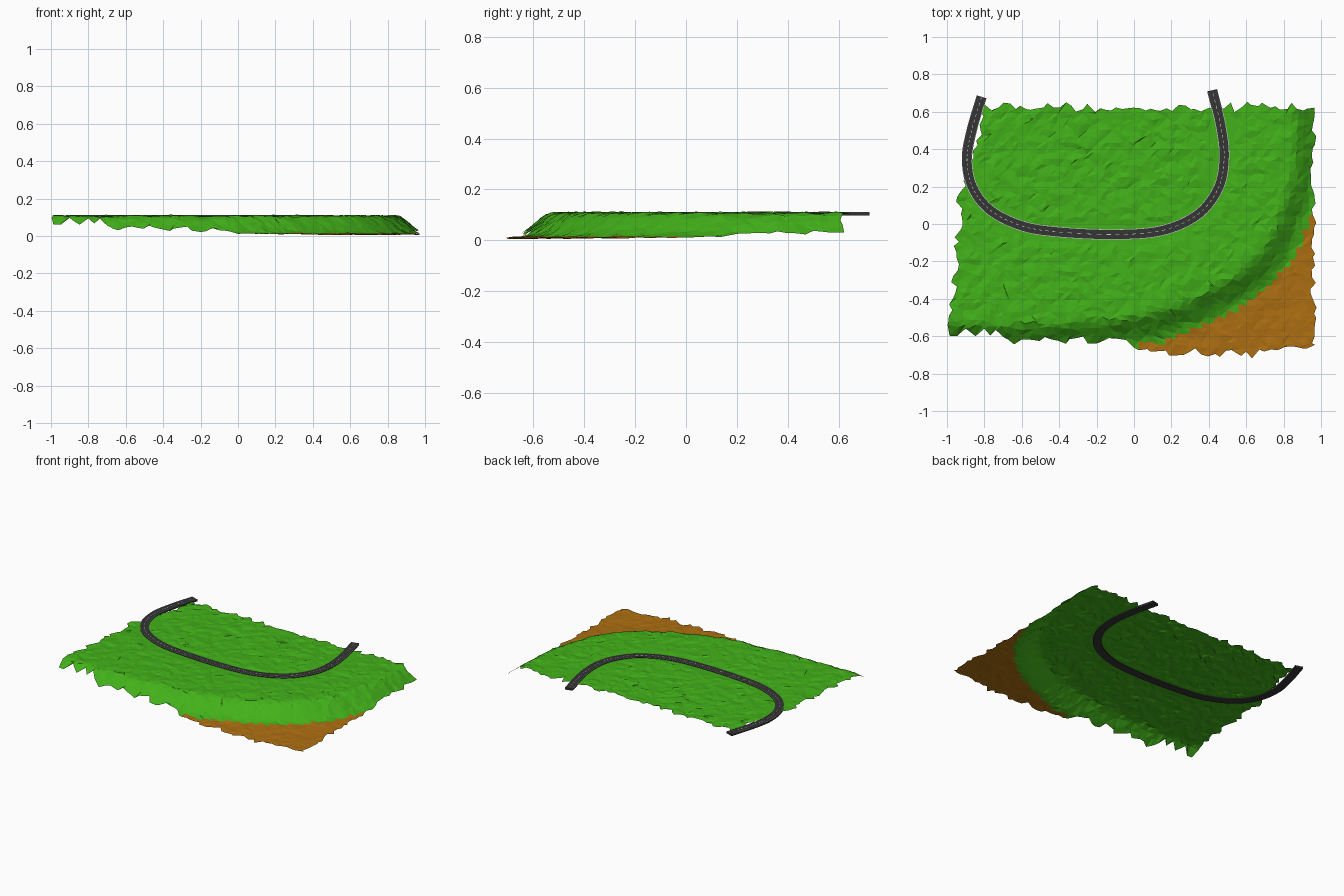
import bpy, bmesh, random
from mathutils import Vector, noise

if "Cube" in bpy.data.objects:
    bpy.data.objects.remove(bpy.data.objects["Cube"])

random.seed(4)


def material(name, rgb):
    m = bpy.data.materials.new(name)
    m.diffuse_color = (*rgb, 1)
    m.use_nodes = True
    m.node_tree.nodes["Principled BSDF"].inputs["Base Color"].default_value = m.diffuse_color
    return m


def finish(bm, name, mat):
    me = bpy.data.meshes.new(name)
    bm.to_mesh(me)
    bm.free()
    me.materials.append(mat)
    ob = bpy.data.objects.new(name, me)
    bpy.context.collection.objects.link(ob)
    return ob


def lookup(table, t):
    # piecewise linear profile
    for (a, va), (b, vb) in zip(table, table[1:]):
        if t <= b:
            return va + (vb - va) * max(0, (t - a) / (b - a))
    return table[-1][1]


def smooth_path(pts, n):
    # Catmull-Rom path through the points
    p = [Vector(q) for q in pts]
    p = [2 * p[0] - p[1]] + p + [2 * p[-1] - p[-2]]
    out = []
    for a, b, c, d in zip(p, p[1:], p[2:], p[3:]):
        for k in range(n):
            t = k / n
            out.append(0.5 * (2 * b + (c - a) * t + (2 * a - 5 * b + 4 * c - d) * t * t
                              + (3 * b - a - 3 * c + d) * t ** 3))
    return out + [p[-2]]


def signed_distance(path, q):
    # positive on the right-hand side of the path
    best, sign = 9, 1
    for a, b in zip(path, path[1:]):
        e = b - a
        t = min(1, max(0, (q - a).dot(e) / e.length_squared))
        r = q - a - e * t
        if r.length < best:
            best, sign = r.length, (-1 if e.x * (q - a).y - e.y * (q - a).x > 0 else 1)
    return best * sign


ROAD = smooth_path([(-.815, .68), (-.868, .5), (-.893, .35), (-.865, .2), (-.77, .075),
                    (-.6, -.01), (-.4, -.043), (-.1, -.056), (.15, -.035), (.34, .05),
                    (.45, .19), (.482, .35), (.465, .52), (.418, .715)], 12)
CREST = smooth_path([(-1.2, -.55), (-.6, -.55), (-.3, -.54), (0, -.51), (.2, -.46), (.4, -.37),
                     (.6, -.25), (.73, -.1), (.81, .1), (.865, .35), (.88, .9)], 4)
LEFT = [(-.6, -.975), (-.4, -.975), (-.1, -.94), (.1, -.935), (.25, -.9), (.4, -.84), (.65, -.785)]
FRONT = [(-1, -.575), (-.72, -.58), (-.69, -.62), (-.2, -.625), (0, -.65), (.3, -.69),
         (.6, -.7), (1, -.67)]
SLOPE = [(-.03, .107), (0, .101), (.09, .03), (.13, .014), (.3, .008)]
TOE = .145

# terrain sheet: jittered grid with ragged borders
NX, NY = 58, 40
verts, dist = [], []
for j in range(NY + 1):
    for i in range(NX + 1):
        u, v = i / NX, j / NY
        f = lookup(FRONT, -1 + 2 * u)
        y = f + (.625 - f) * v
        l = lookup(LEFT, y)
        x = l + (.965 - l) * u
        jx = .022 if i in (0, NX) else .009
        jy = .028 if j in (0, NY) else .009
        x += random.uniform(-jx, jx if i < NX else .012)
        y += random.uniform(-jy, jy)
        q = Vector((x, y))
        d = signed_distance(CREST, q)
        bump = .007 * noise.noise(Vector((x * 14, y * 14, 2))) + random.uniform(-.0035, .0035)
        z = lookup(SLOPE, d) + bump * (1 if d < .09 else .6)
        if abs(signed_distance(ROAD, q)) < .065:
            z = .104
        verts.append((x, y, max(z, .001)))
        dist.append(d)


def terrain(name, mat, keep):
    bm = bmesh.new()
    vs = [bm.verts.new(c) for c in verts]
    for j in range(NY):
        for i in range(NX):
            a = j * (NX + 1) + i
            b, c, d = a + 1, a + NX + 2, a + NX + 1
            tris = random.choice([((a, b, c), (a, c, d)), ((a, b, d), (b, c, d))]) \
                if j not in (0, NY - 1) else ((a, b, c), (a, c, d))
            q = sum(dist[k] for k in (a, b, c, d)) / 4
            if keep(q):
                for t in tris:
                    bm.faces.new([vs[k] for k in t])
    bmesh.ops.delete(bm, geom=[v for v in bm.verts if not v.link_faces], context='VERTS')
    return finish(bm, name, mat)


terrain("grass_hill", material("grass", (.055, .44, .01)), lambda q: q < TOE)
terrain("dirt_ground", material("dirt", (.42, .16, .006)), lambda q: q >= TOE)


# road pieces: rectangular strips swept along the path
def strip(name, mat, a, b, z0, z1, dashed=False):
    bm = bmesh.new()
    rings = []
    for k, p in enumerate(ROAD):
        t = (ROAD[min(k + 1, len(ROAD) - 1)] - ROAD[max(k - 1, 0)]).normalized()
        n = Vector((-t.y, t.x))
        rings.append([(*(p + n * o), z) for o, z in ((a, z0), (b, z0), (b, z1), (a, z1))])
    runs = [rings[k:k + 2] for k in range(0, len(rings) - 1, 2)] if dashed else [rings]
    for run in runs:
        vs = [[bm.verts.new(c) for c in r] for r in run]
        for r, s in zip(vs, vs[1:]):
            for k in range(4):
                m = (k + 1) % 4
                bm.faces.new((r[k], r[m], s[m], s[k]))
        bm.faces.new(vs[0][::-1])
        bm.faces.new(vs[-1])
    bmesh.ops.recalc_face_normals(bm, faces=bm.faces)
    return finish(bm, name, mat)


asphalt = material("asphalt", (.035, .035, .035))
paint = material("paint", (.6, .6, .6))
strip("road", asphalt, -.027, .027, .097, .1105)
strip("road_centre_dashes", paint, -.0015, .0015, .110, .1112, True)
for side, s in (("left", 1), ("right", -1)):
    strip("road_edge_line_" + side, paint, s * .0245, s * .0275, .110, .1112)
